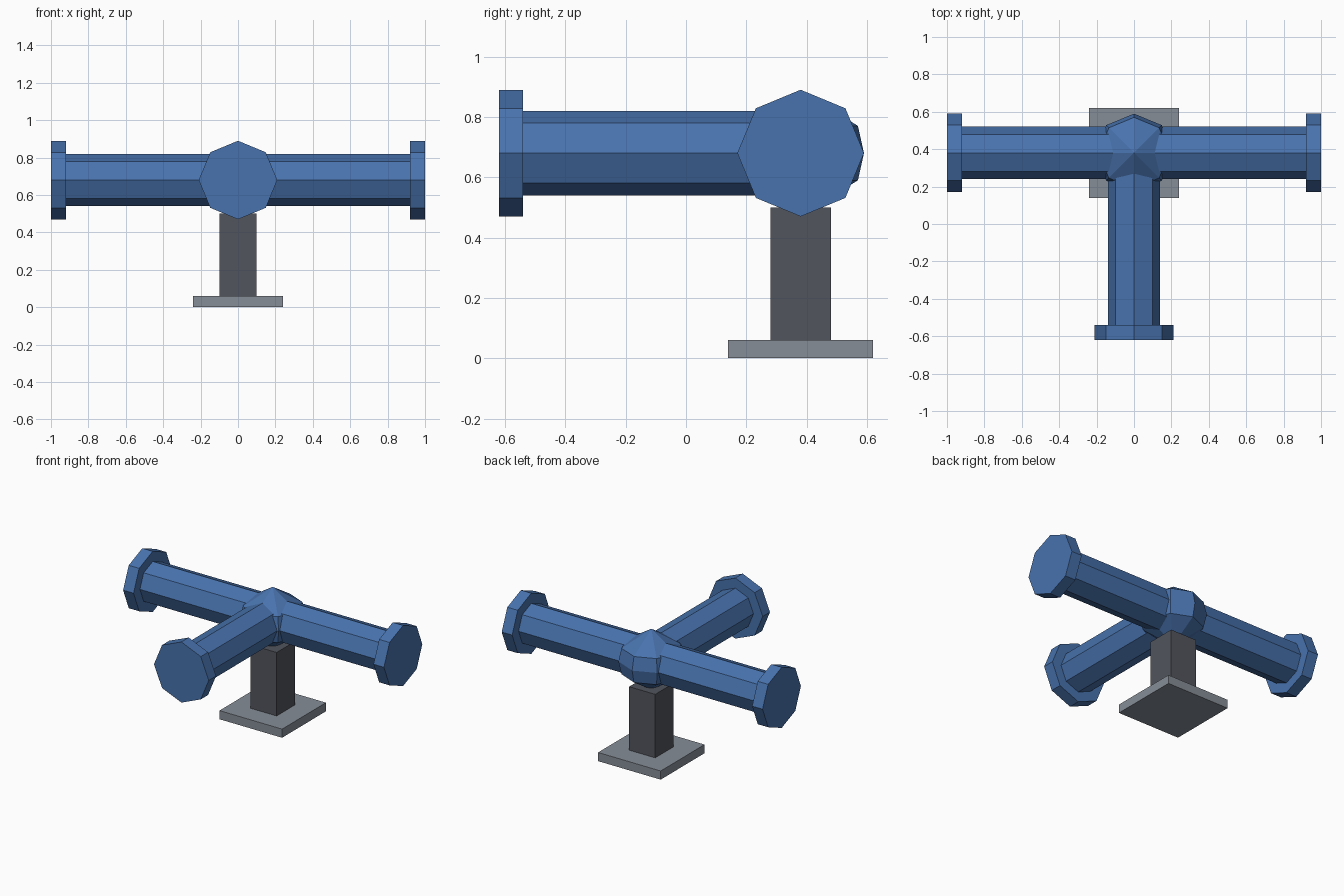
import bpy
import math
from mathutils import Matrix, Vector

if "Cube" in bpy.data.objects:
    bpy.data.objects.remove(bpy.data.objects["Cube"])

CENTRE = Vector((0, 0.38, 0.68))
SIDES = 8


def material(name, colour):
    mat = bpy.data.materials.new(name)
    mat.use_nodes = True
    mat.diffuse_color = (*colour, 1)
    mat.node_tree.nodes["Principled BSDF"].inputs["Base Color"].default_value = (*colour, 1)
    return mat


blue = material("pipe blue", (0.065, 0.17, 0.42))
dark_grey = material("post dark grey", (0.085, 0.09, 0.11))
light_grey = material("plate light grey", (0.24, 0.27, 0.31))


def lathe(name, profile, axis, mat):
    """Eight-sided solid from (radius, distance) pairs along an axis through the centre."""
    axis = Vector(axis)
    up = Vector((0, 0, 1)) if abs(axis.z) < 0.5 else Vector((0, 1, 0))
    side = up.cross(axis)
    verts, rings = [], []
    for radius, dist in profile:
        count = SIDES if radius else 1
        rings.append([len(verts) + i for i in range(count)])
        for i in range(count):
            a = math.tau * i / SIDES
            verts.append(CENTRE + axis * dist + (side * math.cos(a) + up * math.sin(a)) * radius)
    faces = []
    for low, high in zip(rings, rings[1:]):
        for i in range(SIDES):
            j = (i + 1) % SIDES
            corners = [low[i % len(low)], low[j % len(low)], high[j % len(high)], high[i % len(high)]]
            faces.append(list(dict.fromkeys(corners)))
    if len(rings[0]) > 1:
        faces.append(rings[0][::-1])
    if len(rings[-1]) > 1:
        faces.append(rings[-1])
    mesh = bpy.data.meshes.new(name)
    mesh.from_pydata(verts, [], faces)
    mesh.materials.append(mat)
    bpy.context.collection.objects.link(bpy.data.objects.new(name, mesh))


def box(name, size, z, mat):
    bpy.ops.mesh.primitive_cube_add(size=1, location=(0, CENTRE.y, z + size[2] / 2))
    obj = bpy.context.object
    obj.name = name
    obj.data.transform(Matrix.Diagonal((*size, 1)))
    obj.data.materials.append(mat)


# Three arms, each a pipe ending in a flange
for name, axis in (("left", (1, 0, 0)), ("right", (-1, 0, 0)), ("front", (0, -1, 0))):
    lathe(name + "_pipe", [(0.14, 0), (0.14, 0.95)], axis, blue)
    lathe(name + "_flange", [(0.21, 0.92), (0.21, 1.0)], axis, blue)

# Faceted hub where the arms meet
lathe("hub", [(0, -0.21), (0.19, -0.09), (0.21, 0), (0.19, 0.09), (0, 0.21)], (0, 0, 1), blue)

# Stand
box("post", (0.2, 0.2, 0.44), 0.06, dark_grey)
box("base_plate", (0.48, 0.48, 0.06), 0, light_grey)
